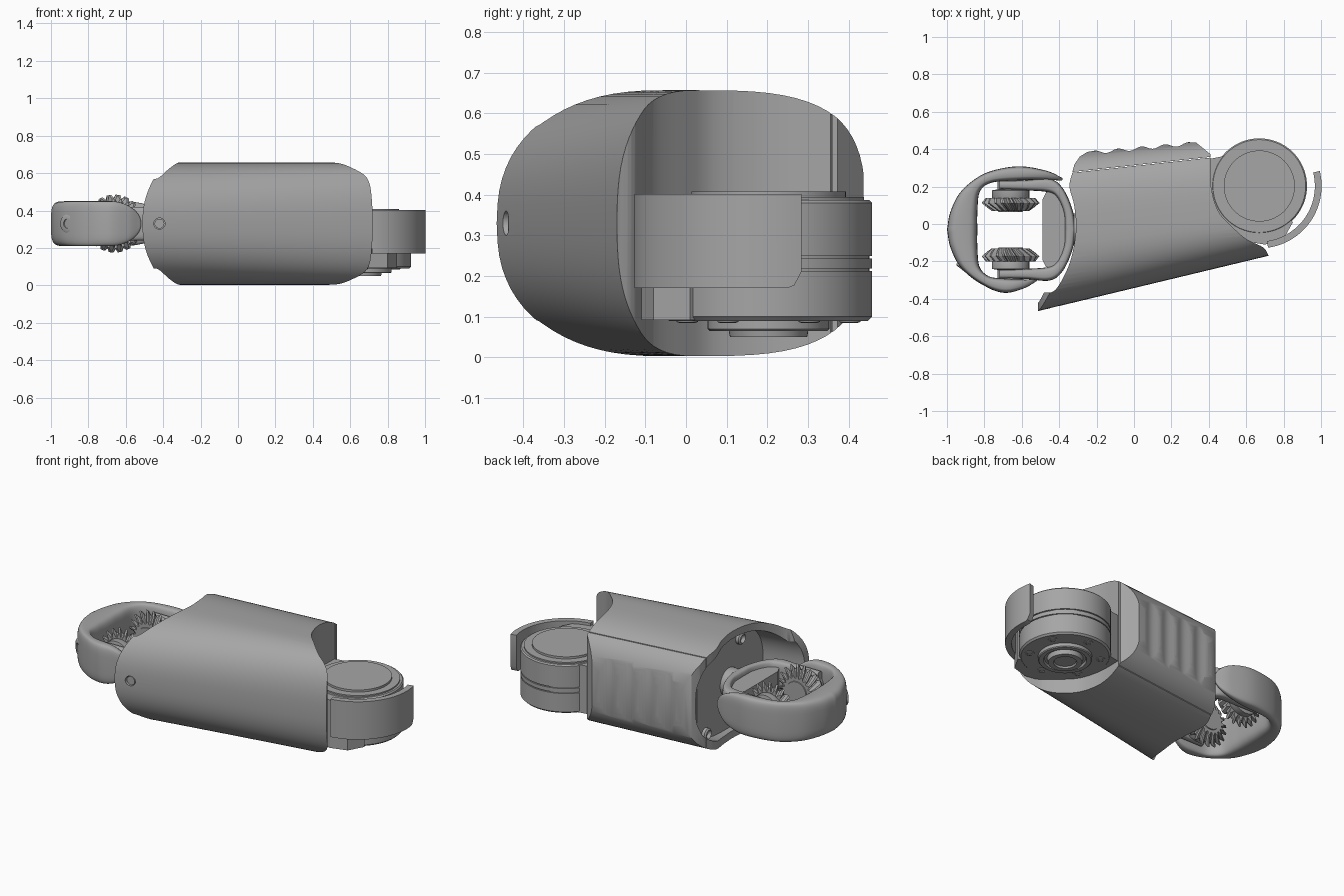
import bpy, bmesh
from math import sin, cos, pi, radians, sqrt
from mathutils import Vector

if "Cube" in bpy.data.objects:
    bpy.data.objects.remove(bpy.data.objects["Cube"])

grey = bpy.data.materials.new("plain grey")
grey.use_nodes = True
tone = (0.38, 0.38, 0.38, 1)
grey.diffuse_color = tone
grey.node_tree.nodes["Principled BSDF"].inputs["Base Color"].default_value = tone

MID_Z = 0.33      # height of the joint axis
MID_Y = -0.03     # centre of the geared joint
MOTOR = Vector((0.67, 0.203, 0))


def finish(name, bm):
    bmesh.ops.recalc_face_normals(bm, faces=bm.faces)
    mesh = bpy.data.meshes.new(name)
    bm.to_mesh(mesh)
    bm.free()
    mesh.materials.append(grey)
    obj = bpy.data.objects.new(name, mesh)
    bpy.context.collection.objects.link(obj)
    return obj


def smooth(obj, angle=35):
    bpy.ops.object.select_all(action='DESELECT')
    obj.select_set(True)
    bpy.context.view_layer.objects.active = obj
    bpy.ops.object.shade_smooth_by_angle(angle=radians(angle))
    return obj


def loft(name, rings):
    """Skin equal-length rings of points and cap both ends."""
    bm = bmesh.new()
    vs = [[bm.verts.new(p) for p in ring] for ring in rings]
    n = len(vs[0])
    for a, b in zip(vs, vs[1:]):
        for i in range(n):
            j = (i + 1) % n
            bm.faces.new((a[i], a[j], b[j], b[i]))
    bm.faces.new(vs[0])
    bm.faces.new(vs[-1])
    return finish(name, bm)


def curve(pts, steps=5):
    """Smooth open curve through the points."""
    p = [Vector(q) for q in pts]
    p = [2 * p[0] - p[1]] + p + [2 * p[-1] - p[-2]]
    out = []
    for a, b, c, d in zip(p, p[1:], p[2:], p[3:]):
        for k in range(steps):
            t = k / steps
            out.append(0.5 * (2 * b + (c - a) * t + (2 * a - 5 * b + 4 * c - d) * t * t
                              + (3 * b - a - 3 * c + d) * t ** 3))
    return out + [p[-2]]


def prism(name, plan, low, high):
    return loft(name, [[(q[0], q[1], z) for q in plan] for z in (low, high)])


def boolean(obj, cutter, operation):
    mod = obj.modifiers.new("cut", 'BOOLEAN')
    mod.operation, mod.solver, mod.object = operation, 'EXACT', cutter
    graph = bpy.context.evaluated_depsgraph_get()
    mesh = bpy.data.meshes.new_from_object(obj.evaluated_get(graph))
    obj.modifiers.clear()
    obj.data = mesh
    bpy.data.objects.remove(cutter)


def turned(name, profile, origin, axis, sides=48):
    """Revolve (distance, radius) pairs about an axis."""
    rot = Vector((0, 0, 1)).rotation_difference(Vector(axis))
    rings = [[Vector(origin) + rot @ Vector((r * cos(2 * pi * i / sides), r * sin(2 * pi * i / sides), d))
              for i in range(sides)] for d, r in profile]
    return smooth(loft(name, rings))


# Casing volume: rounded cross-section swept along x
def casing(name, x0, x1, inset=0.0):
    rings = []
    for k in range(7):
        x = x0 + (x1 - x0) * k / 6
        front = -0.3425 + 0.24 * x
        mid, back = front + 0.32 - 0.137 * x, 0.413 + 0.09 * x
        ring = []
        for i in range(72):
            c, s = cos(2 * pi * i / 72), sin(2 * pi * i / 72)
            e = 2 / 3.2 if c > 0 else 2 / 2.5
            reach = (back - mid if c > 0 else mid - front) - inset
            y = mid + reach * abs(c) ** e * (1 if c > 0 else -1)
            z = MID_Z + (0.327 - inset) * abs(s) ** e * (1 if s > 0 else -1)
            ring.append((x, y, z))
        rings.append(ring)
    return loft(name, rings)


# Main casing, trimmed by its plan outline and by a rounded nose seen from the front
left_edge = curve([(-0.33, 0.274), (-0.345, 0.2), (-0.32, 0.1), (-0.31, -0.03), (-0.335, -0.18),
                   (-0.38, -0.29), (-0.43, -0.36), (-0.49, -0.37), (-0.515, -0.41)])
motor_edge = curve([(0.72, -0.17), (0.69, -0.125), (0.6, -0.08), (0.52, -0.01),
                    (0.45, 0.07), (0.412, 0.2), (0.41, 0.355)])
plan = left_edge + [Vector((-0.515, -0.6)), Vector((0.72, -0.4))] + motor_edge
nose = curve([(-0.513, 0), (-0.503, 0.1), (-0.475, 0.19), (-0.425, 0.275), (-0.35, 0.325), (-0.25, 0.4)])
nose = [(p.x, -p.y) for p in nose[:0:-1]] + [(p.x, p.y) for p in nose] + [(0.9, 0.4), (0.9, -0.4)]
body = casing("main_casing", -0.7, 0.85)
boolean(body, prism("trim", plan, -0.1, 0.8), 'INTERSECT')
boolean(body, loft("trim", [[(x, y, MID_Z + z) for x, z in nose] for y in (-0.8, 0.8)]), 'INTERSECT')
boolean(body, casing("hollow", -0.8, -0.27, 0.045), 'DIFFERENCE')
pin = turned("pin_cut", [(-0.04, 0.03), (0.04, 0.03)], (-0.42, -0.45, MID_Z), (0, 1, 0), 24)
boolean(body, pin, 'DIFFERENCE')
smooth(body)
turned("casing_pin", [(0, 0.026), (0.03, 0.026)], (-0.42, -0.438, MID_Z), (0, 1, 0), 24)

# Ribbed rear cover
ribs = []
for i in range(61):
    x = -0.21 + 0.5 * i / 60
    ribs.append((x, 0.411 + 0.09 * x - 0.009 * (1 - cos(2 * pi * (x + 0.21) / 0.125))))
cover_plan = [(-0.33, 0.278), (-0.318, 0.32), (-0.29, 0.36), (-0.25, 0.385)] + ribs
cover_plan += [(0.33, 0.437), (0.37, 0.405), (0.41, 0.372), (0.41, 0.359)]
cover = casing("rear_cover", -0.7, 0.85)
boolean(cover, prism("trim", cover_plan, -0.1, 0.8), 'INTERSECT')
boolean(cover, casing("hollow", -0.8, -0.27, 0.045), 'DIFFERENCE')
smooth(cover)

# Screws on the recessed end plate
for y in (-0.13, 0.2):
    for z in (0.1, 0.56):
        turned("end_plate_screw", [(0, 0.035), (0.02, 0.035), (0.028, 0.025), (0.02, 0.02), (0.01, 0.015)],
               (-0.268, y, z), (-1, 0, 0), 24)

# Motor drum with grooves, hub, and the housing that joins it to the casing
turned("motor_drum", [(0.09, 0.245), (0.1, 0.255), (0.213, 0.255), (0.213, 0.248), (0.219, 0.248),
                      (0.219, 0.255), (0.243, 0.255), (0.243, 0.248), (0.249, 0.248), (0.249, 0.255),
                      (0.38, 0.255), (0.387, 0.248), (0.387, 0.235), (0.395, 0.235), (0.395, 0.19),
                      (0.408, 0.19)], MOTOR, (0, 0, 1), 72)
turned("motor_hub", [(0.1, 0.15), (0.07, 0.15), (0.065, 0.145), (0.065, 0.12), (0.078, 0.115),
                     (0.078, 0.1), (0.05, 0.095), (0.05, 0.065), (0.06, 0.06)], MOTOR, (0, 0, 1))
for i in range(6):
    a = radians(30 + 60 * i)
    turned("motor_screw", [(0.1, 0.026), (0.087, 0.026), (0.085, 0.02), (0.085, 0.014), (0.089, 0.012)],
           MOTOR + Vector((cos(a), sin(a), 0)) * 0.2, (0, 0, 1), 20)
housing = [(0.39, 0.345), (0.49, 0.365), (0.67, 0.2), (0.85, 0.01), (0.8, -0.08), (0.7, -0.11),
           (0.58, -0.09), (0.45, 0.03), (0.39, 0.2)]
prism("motor_housing", housing, 0.092, 0.385)

# Curved guard arm around the drum, its free end rounded at the bottom
rings = []
for i in range(33):
    a = -82 + 96 * i / 32
    edge = max(0, (a - 7) / 7)
    low = 0.17 + 0.04 * (1 - sqrt(1 - edge * edge))
    rings.append([MOTOR + Vector((r * cos(radians(a)), r * sin(radians(a)), z))
                  for r, z in ((0.297, low), (0.333, low), (0.333, 0.402), (0.297, 0.402))])
smooth(loft("guard_arm", rings))


# Mirrored swept joint parts: each has an outer and an inner edge
def joint(name, outer, inner, half, end, taper, power, skew):
    pairs = list(zip(curve(outer, 8), curve(inner, 8)))
    pairs = [(o, i, 1) for o, i in pairs] + [(o, i, -1) for o, i in pairs[-2::-1]]
    rings = []
    for o, i, side in pairs:
        m, w = (o + i) / 2, (o - i) / 2
        d = min(1, max(0, (m.x - end + taper) / taper)) if taper else 0
        h = max(0.012, half * sqrt(1 - d * d))
        ring = []
        for k in range(32):
            c, s = cos(2 * pi * k / 32), sin(2 * pi * k / 32)
            c = abs(c) ** (2 / power) * (1 if c > 0 else -1)
            s = abs(s) ** (2 / power) * (1 if s > 0 else -1)
            q = m + w * c
            x = q.x + skew * side * q.y * max(0, (q.x + 0.8) / 0.35)
            ring.append((x, MID_Y + side * q.y, MID_Z + h * s))
        rings.append(ring)
    return smooth(loft(name, rings), 50)


joint("outer_yoke",
      [(-0.45, 0.275), (-0.53, 0.315), (-0.66, 0.338), (-0.8, 0.3), (-0.92, 0.21), (-0.98, 0.1), (-1, 0)],
      [(-0.45, 0.262), (-0.54, 0.267), (-0.66, 0.262), (-0.77, 0.25), (-0.825, 0.2), (-0.837, 0.1), (-0.838, 0)],
      0.12, -0.45, 0.2, 4, 0.25)
joint("inner_yoke",
      [(-0.72, 0.262), (-0.58, 0.264), (-0.45, 0.272), (-0.38, 0.22), (-0.33, 0.11), (-0.31, 0)],
      [(-0.72, 0.215), (-0.58, 0.21), (-0.46, 0.2), (-0.41, 0.17), (-0.375, 0.09), (-0.37, 0)],
      0.09, 0, 0, 4, 0)

# Floor web inside the inner yoke and the neck into the casing
web = curve([(-0.47, 0.2), (-0.42, 0.2), (-0.36, 0.1), (-0.35, 0)])
web = [(p.x, MID_Y + p.y) for p in web] + [(p.x, MID_Y - p.y) for p in web[::-1]]
prism("yoke_web", [(-0.49, MID_Y + 0.16)] + web + [(-0.49, MID_Y - 0.16)], 0.27, 0.39)
turned("yoke_neck", [(0, 0.085), (0.1, 0.085)], (-0.35, MID_Y, MID_Z), (1, 0, 0))

# Pair of bevel gears with twisted teeth, on shafts
for side in (1, -1):
    teeth = 20
    rings = []
    for d, tip, root, twist in ((0.1, 0.1, 0.085, 0), (0.12, 0.128, 0.105, 0.1),
                                (0.142, 0.155, 0.125, 0.2), (0.17, 0.132, 0.105, 0.3)):
        ring = []
        for i in range(teeth * 4):
            a = 2 * pi * i / (teeth * 4) + twist * side
            r = tip if i % 4 < 2 else root
            ring.append((-0.66 + r * cos(a), MID_Y + side * d, MID_Z + r * sin(a)))
        rings.append(ring)
    loft("bevel_gear", rings)
    turned("gear_hub", [(0.095, 0.04), (0.095, 0.065), (0.11, 0.07), (0.16, 0.1), (0.21, 0.1), (0.215, 0.07),
                        (0.29, 0.07)], (-0.66, MID_Y, MID_Z), (0, side, 0))

# Bolt set into the yoke's front shoulder
turned("yoke_bolt", [(-0.02, 0.05), (0.008, 0.05), (0.012, 0.044), (0.012, 0.025), (0.004, 0.022)],
       (-0.906, -0.24, MID_Z), (-0.62, -0.78, 0), 32)
